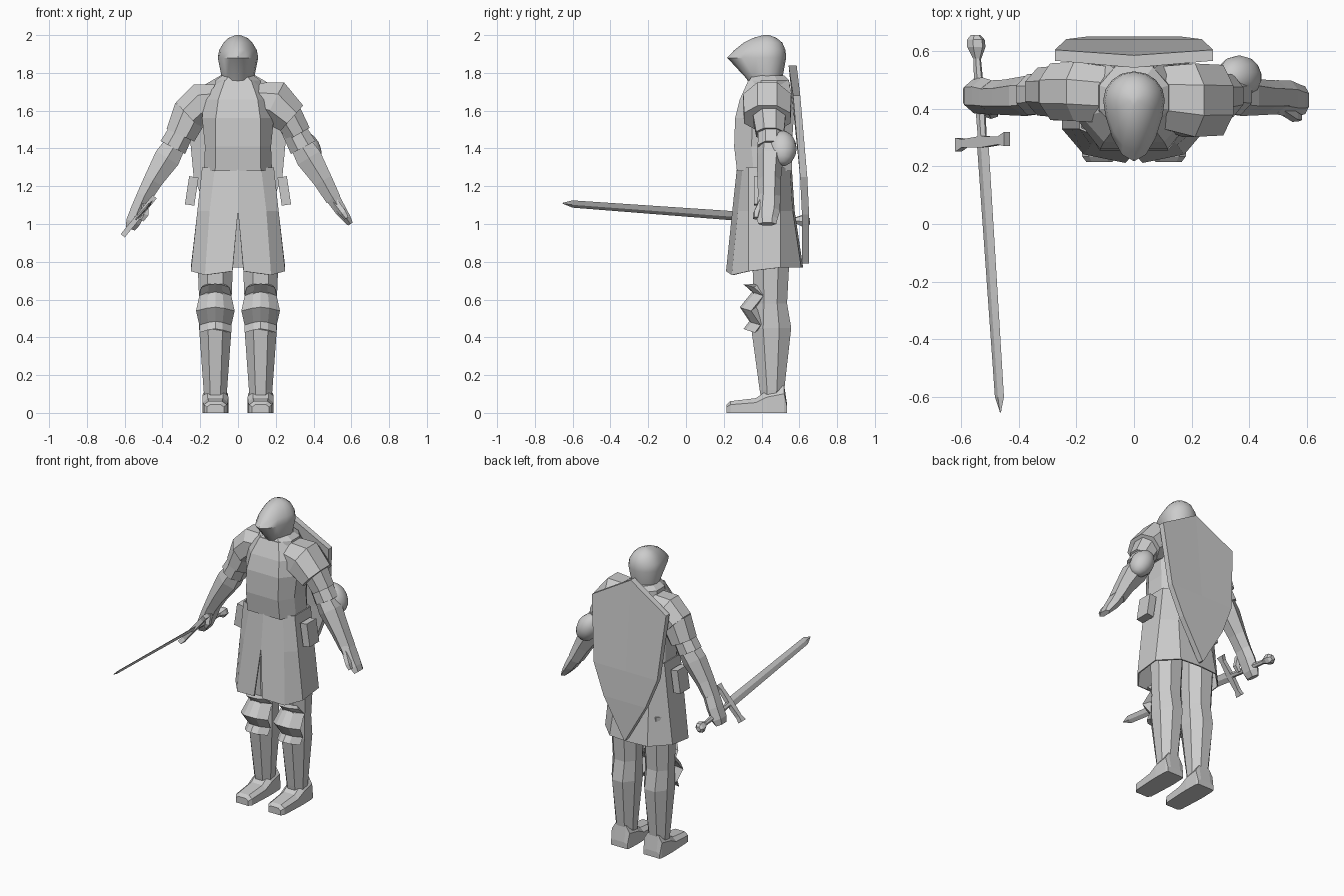
import bpy, bmesh, math
from mathutils import Vector, Matrix

if "Cube" in bpy.data.objects:
    bpy.data.objects.remove(bpy.data.objects["Cube"], do_unlink=True)

grey = bpy.data.materials.new("plain_grey")
grey.use_nodes = True
grey.diffuse_color = (0.6, 0.6, 0.6, 1)
grey.node_tree.nodes["Principled BSDF"].inputs["Base Color"].default_value = (0.6, 0.6, 0.6, 1)


def finish(name, bm):
    bmesh.ops.recalc_face_normals(bm, faces=bm.faces)
    me = bpy.data.meshes.new(name)
    bm.to_mesh(me)
    bm.free()
    me.materials.append(grey)
    ob = bpy.data.objects.new(name, me)
    bpy.context.collection.objects.link(ob)
    return ob


def loft(name, rings, closed=True, caps=True):
    """Skin a list of equal-length rings."""
    bm = bmesh.new()
    vs = [[bm.verts.new(p) for p in r] for r in rings]
    n = len(vs[0])
    for a, b in zip(vs, vs[1:]):
        for i in range(n if closed else n - 1):
            j = (i + 1) % n
            bm.faces.new((a[i], a[j], b[j], b[i]))
    if caps:
        bm.faces.new(vs[0])
        bm.faces.new(vs[-1])
    bmesh.ops.remove_doubles(bm, verts=bm.verts, dist=1e-5)
    return finish(name, bm)


def oct_ring(cx, hw, yf, yb, z, p=0.55):
    """Chamfered cross-section at height z; p is the flat panel share."""
    m, h = (yf + yb) / 2, (yb - yf) / 2
    pts = [(-p, -1), (p, -1), (1, -.4), (1, .4), (p, 1), (-p, 1), (-1, .4), (-1, -.4)]
    return [(cx + x * hw, m + y * h, z) for x, y in pts]


def tube(name, path, s=1, sides=8):
    """Limb along (x, y, z, half depth in xz, half width in y); s mirrors it."""
    c = [Vector((s * p[0], p[1], p[2])) for p in path]
    rings = []
    for i, p in enumerate(path):
        t = (c[min(i + 1, len(c) - 1)] - c[max(i - 1, 0)]).normalized()
        y = Vector((0, 1, 0))
        u = t.cross(y).normalized()
        ring = []
        for k in range(sides):
            a = 2 * math.pi * (k + .5) / sides
            ring.append(c[i] + (u * math.cos(a) * p[3] + y * math.sin(a) * p[4]) * 1.06)
        rings.append(ring)
    return loft(name, rings)


def box(name, loc, size, rot=0):
    bm = bmesh.new()
    bmesh.ops.create_cube(bm, size=1, matrix=Matrix.Translation(loc)
                          @ Matrix.Rotation(rot, 4, 'Y') @ Matrix.Diagonal((*size, 1)))
    return finish(name, bm)


# Pointed smooth helmet
rings = []
for z, hw, yf, yb in [(1.70, .075, .36, .49), (1.77, .085, .32, .51), (1.88, .107, .218, .53),
                      (1.92, .10, .255, .527), (1.96, .076, .305, .51), (1.985, .05, .355, .48),
                      (2.0, .012, .41, .44)]:
    ym, ring = .43, []
    for k in range(16):
        t = 2 * math.pi * k / 16
        c = math.cos(t)
        y = ym - (ym - yf) * c ** 1.4 if c > 0 else ym - (yb - ym) * c
        ring.append((hw * math.sin(t), y, z))
    rings.append(ring)
helmet = loft("helmet", rings)
bpy.ops.object.select_all(action='DESELECT')
helmet.select_set(True)
bpy.context.view_layer.objects.active = helmet
bpy.ops.object.shade_smooth_by_angle(angle=math.radians(40))

# Torso and collar
loft("torso", [oct_ring(0, hw, yf, yb, z, p) for z, hw, yf, yb, p in [
    (1.28, .18, .27, .56, .67), (1.41, .175, .255, .56, .68), (1.56, .19, .26, .57, .62),
    (1.66, .18, .285, .57, .58), (1.76, .10, .33, .54, .7)]])
loft("collar", [oct_ring(0, hw, yf, yb, z) for z, hw, yf, yb in [
    (1.68, .13, .31, .56), (1.76, .12, .335, .545), (1.785, .085, .35, .52)]])

# Skirt, split at the front below the waist
rings = []
for z, slit, a, b, yf, yb in [(1.30, 0, .122, .19, .27, .56), (1.07, 0, .15, .215, .245, .575),
                              (.75, .03, .175, .25, .212, .62)]:
    hem = .02 if z < .8 else 0
    half = [(slit, yf, z), (a, yf + .03, z - hem), (b, .33, z), (b, .50, z + hem),
            (a * .8, yb - .01, z + hem), (0, yb, z + hem)]
    rings.append(half + [(-x, y, zz) for x, y, zz in half[-2::-1]])
skirt = loft("skirt", rings, closed=False, caps=False)
mod = skirt.modifiers.new("thickness", 'SOLIDIFY')
mod.thickness = .008

for s, side in ((1, "left"), (-1, "right")):
    cx = .12 * s
    # Leg
    loft(side + "_leg", [oct_ring(cx, hw, yf, yb, z, .45) for z, hw, yf, yb in [
        (.06, .055, .40, .50), (.12, .062, .39, .52), (.45, .086, .345, .557),
        (.58, .085, .36, .535), (.95, .10, .345, .555)]])
    # Boot
    rings = []
    for y, hw, zt in [(.215, .045, .045), (.235, .06, .062), (.37, .067, .078),
                      (.43, .069, .12), (.52, .066, .145), (.536, .06, .04)]:
        rings.append([(cx - hw, y, 0), (cx + hw, y, 0), (cx + hw, y, zt * .7),
                      (cx + hw * .6, y, zt), (cx - hw * .6, y, zt), (cx - hw, y, zt * .7)])
    loft(side + "_boot", rings)
    # Flared knee guard
    rings = []
    for z, y, w in [(.685, .30, .075), (.64, .35, .085), (.56, .285, .102),
                    (.485, .335, .085), (.445, .305, .085)]:
        rings.append([(cx - w, y + .06, z - .02), (cx - w * .45, y + .012, z - .006),
                      (cx, y, z), (cx + w * .45, y + .012, z - .006),
                      (cx + w, y + .06, z - .02), (cx + w * .6, y + .085, z), (cx - w * .6, y + .085, z)])
    loft(side + "_knee_guard", rings)
    # Arm
    tube(side + "_upper_arm", [(.22, .45, 1.64, .06, .065), (.30, .45, 1.49, .068, .07),
                               (.345, .45, 1.405, .075, .072)], s)
    tube(side + "_forearm", [(.33, .45, 1.425, .062, .065), (.375, .445, 1.35, .075, .066),
                             (.45, .44, 1.23, .055, .058), (.505, .44, 1.13, .044, .055)], s, 6)
    # Hip pouch
    box(side + "_hip_pouch", (s * .245, .41, 1.175), (.05, .10, .15), -s * .15)

# Shoulder armour
tube("left_shoulder_plate", [(.09, .44, 1.66, .09, .11), (.19, .43, 1.645, .12, .13),
                             (.285, .43, 1.56, .092, .125)])
tube("left_shoulder_lame", [(.26, .44, 1.58, .08, .09), (.32, .445, 1.475, .07, .075)])
tube("right_shoulder_plate", [(.09, .45, 1.66, .08, .10), (.19, .46, 1.645, .105, .105),
                              (.265, .46, 1.575, .095, .10)], -1)
tube("right_shoulder_lame", [(.245, .46, 1.60, .098, .09), (.305, .46, 1.47, .082, .085)], -1)

# Round elbow guard
bm = bmesh.new()
bmesh.ops.create_uvsphere(bm, u_segments=14, v_segments=8, radius=1,
                          matrix=Matrix.Translation((.365, .51, 1.40)) @ Matrix.Rotation(-.5, 4, 'Y')
                          @ Matrix.Diagonal((.072, .076, .10, 1)))
for f in bm.faces:
    f.smooth = True
finish("left_elbow_guard", bm)

# Open left hand with thumb, closed right fist
tube("left_hand", [(.495, .44, 1.15, .042, .056), (.545, .435, 1.07, .033, .06),
                   (.575, .43, 1.03, .025, .052), (.595, .43, 1.0, .016, .045)], 1, 6)
tube("left_thumb", [(.51, .405, 1.12, .022, .022), (.555, .375, 1.06, .02, .02),
                    (.575, .37, 1.03, .013, .014)], 1, 5)
tube("right_fist", [(.495, .44, 1.15, .045, .056), (.525, .445, 1.08, .045, .06),
                    (.555, .445, 1.01, .042, .058), (.57, .445, .975, .028, .045)], -1, 6)
tube("right_thumb", [(.495, .40, 1.11, .022, .022), (.49, .385, 1.05, .02, .02),
                     (.51, .385, 1.02, .014, .014)], -1, 5)

# Sword: cross-sections along a line through the fist
wide = Vector((.63, 0, .77))
thin = Vector((.77, 0, -.63))


def axis(y):
    return Vector((-.507 - .066 * y, y, 1.062 - .073 * y))


def sword_part(name, sections, sides):
    loft(name, [[axis(y) + wide * math.cos(2 * math.pi * k / sides) * w
                 + thin * math.sin(2 * math.pi * k / sides) * t for k in range(sides)]
                for y, w, t in sections])


sword_part("sword_blade", [(.28, .032, .009), (-.60, .025, .007), (-.655, .002, .002)], 4)
sword_part("sword_grip", [(.28, .017, .015), (.44, .02, .017), (.59, .013, .013)], 6)
sword_part("sword_pommel", [(.575, .015, .015), (.615, .034, .032), (.64, .034, .03),
                            (.656, .018, .016)], 6)
rings = []
for d, h, back in [(-.135, .024, -.02), (-.10, .014, -.01), (0, .02, 0), (.10, .014, .01), (.135, .024, .02)]:
    c = axis(.285 + back * .5) + wide * d
    rings.append([c + thin * a * .014 + Vector((0, b * h, 0))
                  for a, b in ((-1, -1), (1, -1), (1, 1), (-1, 1))])
loft("sword_guard", rings)

# Shield on the back: rows of (height, half width, rear depth)
rings = []
for z, w, y, rise in [(1.68, .275, .605, .16), (1.25, .235, .642, 0), (1.05, .155, .652, 0),
                      (.79, .004, .652, 0)]:
    front = [(-w, y - .038, z), (0, y - .038 - rise * .15, z + rise), (w, y - .038, z)]
    rear = [(w, y, z), (0, y - rise * .12, z + rise), (-w, y, z)]
    rings.append(front + rear)
loft("shield", rings)
